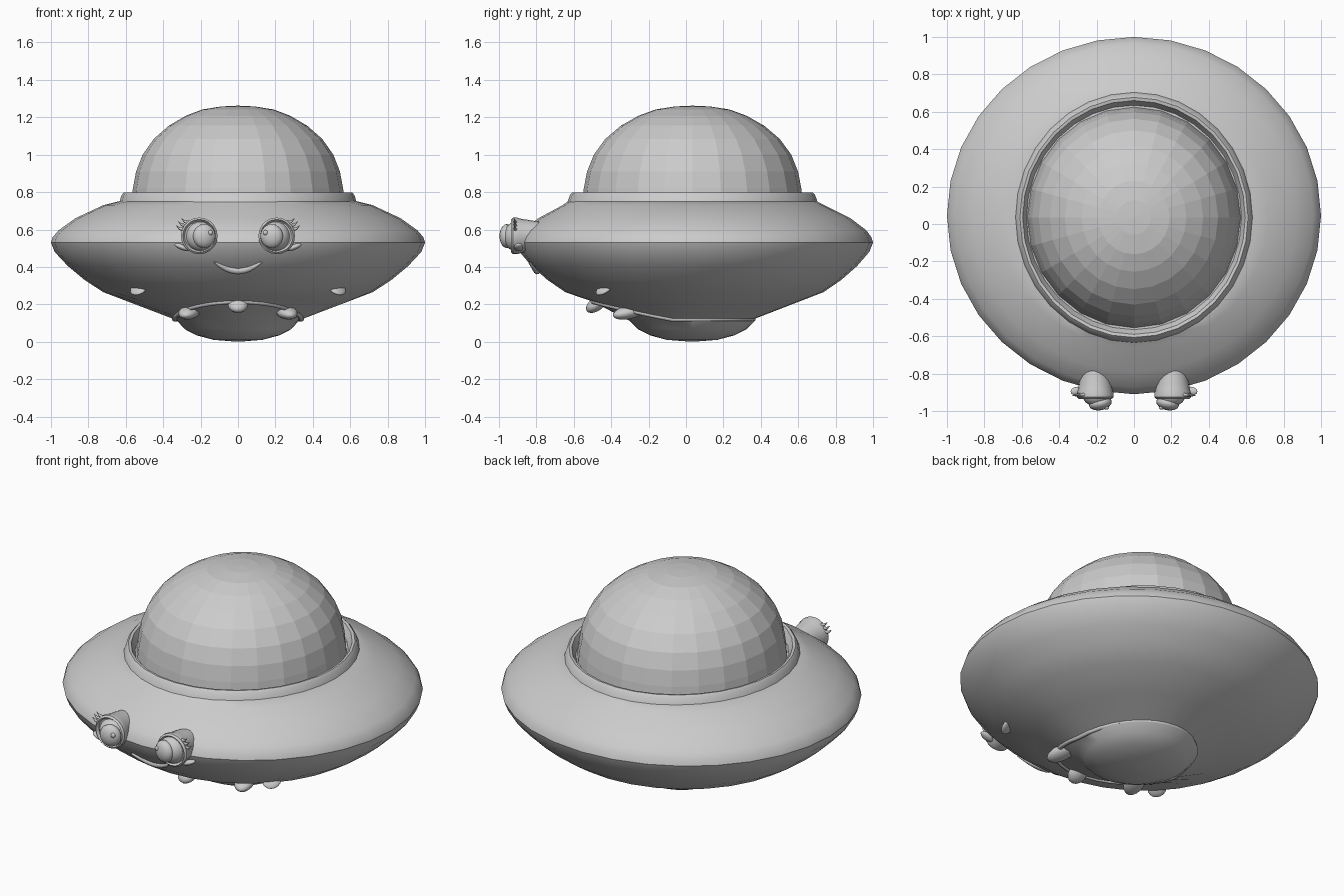
import bpy, bmesh
from math import sin, cos, pi, radians, sqrt
from mathutils import Vector

if "Cube" in bpy.data.objects:
    bpy.data.objects.remove(bpy.data.objects["Cube"])


def finish(obj, smooth):
    if smooth:
        bpy.ops.object.select_all(action='DESELECT')
        obj.select_set(True)
        bpy.context.view_layer.objects.active = obj
        bpy.ops.object.shade_smooth_by_angle(angle=radians(smooth))
    return obj


def ellipse(rx, ry, cy, z, n=32):
    return [Vector((rx * cos(2 * pi * i / n), cy + ry * sin(2 * pi * i / n), z)) for i in range(n)]


def loft(name, rings, smooth=0, cap_start=False, cap_end=False):
    """Skin a list of equal-length closed rings."""
    bm = bmesh.new()
    vs = [[bm.verts.new(p) for p in r] for r in rings]
    n = len(rings[0])
    for a, b in zip(vs, vs[1:]):
        for i in range(n):
            j = (i + 1) % n
            bm.faces.new((a[i], a[j], b[j], b[i]))
    if cap_start:
        bm.faces.new(vs[0])
    if cap_end:
        bm.faces.new(vs[-1])
    bmesh.ops.recalc_face_normals(bm, faces=bm.faces)
    me = bpy.data.meshes.new(name)
    bm.to_mesh(me)
    bm.free()
    obj = bpy.data.objects.new(name, me)
    bpy.context.collection.objects.link(obj)
    return finish(obj, smooth)


def ball(name, loc, scale, rot=(0, 0, 0), seg=16):
    bpy.ops.mesh.primitive_uv_sphere_add(segments=seg, ring_count=seg // 2 + 2, radius=1,
                                         location=loc, rotation=[radians(a) for a in rot])
    obj = bpy.context.object
    obj.name = name
    obj.scale = scale
    return finish(obj, 50)


def tube(name, pts, depth, radii=None, cyclic=False):
    cu = bpy.data.curves.new(name, 'CURVE')
    cu.dimensions = '3D'
    cu.bevel_depth = depth
    cu.bevel_resolution = 2
    sp = cu.splines.new('POLY')
    sp.points.add(len(pts) - 1)
    for i, p in enumerate(pts):
        sp.points[i].co = (*p, 1)
        sp.points[i].radius = radii[i] if radii else 1
    sp.use_cyclic_u = cyclic
    obj = bpy.data.objects.new(name, cu)
    bpy.context.collection.objects.link(obj)
    return obj


# Mouth opening: an oval under the hull that climbs toward the front
opening = []
for p in ellipse(0.34, 0.43, -0.07, 0):
    s = max(0, -(p.y + 0.07) / 0.43)
    opening.append(Vector((p.x, p.y, 0.12 + 0.095 * s ** 1.1)))

# Saucer hull, from the dome seat out to the rim and back to the opening
hull = [ellipse(*r) for r in [
    (0.55, 0.57, 0.035, 0.75), (0.64, 0.665, 0.035, 0.75), (0.72, 0.70, 0.04, 0.73),
    (0.87, 0.835, 0.045, 0.66), (0.96, 0.92, 0.045, 0.595), (0.99, 0.945, 0.045, 0.56),
    (1.0, 0.955, 0.045, 0.53), (0.98, 0.935, 0.045, 0.48), (0.91, 0.87, 0.045, 0.405),
    (0.82, 0.785, 0.045, 0.33), (0.72, 0.69, 0.045, 0.265)]]
hull.append([a.lerp(b, 0.5) for a, b in zip(hull[-1], opening)])
hull.append(opening)
loft("saucer_hull", hull, 25)

# Raised collar round the dome
loft("dome_collar", [ellipse(*r) for r in [
    (0.635, 0.67, 0.035, 0.745), (0.622, 0.655, 0.035, 0.785), (0.61, 0.642, 0.035, 0.798),
    (0.595, 0.625, 0.035, 0.795), (0.575, 0.60, 0.035, 0.75)]], 30)

# Faceted dome
loft("dome", [ellipse(r, r * 1.035, 0.035, z, 24) for r, z in [
    (0.57, 0.75), (0.562, 0.82), (0.545, 0.91), (0.51, 1.0), (0.45, 1.085),
    (0.37, 1.155), (0.28, 1.208), (0.19, 1.242), (0.09, 1.258), (0.004, 1.262)]], cap_end=True)

# Belly closing the opening, and the lip round it
loft("belly", [opening] + [ellipse(*r) for r in [
    (0.325, 0.335, 0.033, 0.112), (0.285, 0.29, 0.033, 0.067), (0.22, 0.225, 0.033, 0.034),
    (0.13, 0.135, 0.033, 0.01), (0.004, 0.004, 0.033, 0.0)]], 30, cap_end=True)
tube("mouth_lip", opening, 0.013, cyclic=True)

# Teeth
ball("front_tooth", (0, -0.48, 0.2), (0.055, 0.062, 0.036), (35, 0, 0))
for s, side in ((-1, "left"), (1, "right")):
    ball(side + "_tooth", (s * 0.26, -0.305, 0.158), (0.055, 0.092, 0.036), (12, 0, s * 18))

# Smile lying on the hull
smile, radii = [], []
for i in range(13):
    x = -0.125 + 0.25 * i / 12
    z = 0.38 + 0.045 * (x / 0.125) ** 2
    r = 0.91 + (z - 0.405) * 1.2
    smile.append((x, 0.045 - 0.955 * sqrt(r * r - x * x), z))
    radii.append(0.25 + 0.75 * (1 - (x / 0.125) ** 2))
tube("smile", smile, 0.02, radii)

for s, side in ((-1, "left"), (1, "right")):
    # Eye socket, turned so its axis points forward
    socket = loft(side + "_eye_socket", [ellipse(r, r, 0, d, 20) for r, d in [
        (0.075, 0.78), (0.085, 0.84), (0.092, 0.885), (0.098, 0.905), (0.098, 0.925),
        (0.088, 0.935), (0.078, 0.92)]], 35, cap_start=True, cap_end=True)
    socket.rotation_euler = (pi / 2, 0, 0)
    socket.location = (s * 0.207, 0, 0.566)

    # Eyeball, iris and highlight, looking inward
    ball(side + "_eyeball", (s * 0.2, -0.905, 0.563), (0.08, 0.072, 0.08))
    ball(side + "_iris", (s * 0.18, -0.958, 0.565), (0.062, 0.038, 0.064), (0, 0, s * -12))
    ball(side + "_highlight", (0.147 * s, -0.982, 0.583), (0.014, 0.011, 0.014), seg=10)

    # Lashes
    for k, ang in enumerate((22, 37, 52)):
        d = Vector((s * cos(radians(ang)), 0, sin(radians(ang))))
        root = Vector((s * 0.207, -0.912, 0.566)) + d * 0.09
        tip = root + Vector((s * 0.04, -0.005, 0.022))
        mid = root.lerp(tip, 0.55) - Vector((0, 0, 0.007))
        tube(f"{side}_lash_{k + 1}", [root, mid, tip], 0.01, (1, 0.7, 0.1))

    # Cheek and hull light
    ball(side + "_cheek", (s * 0.3, -0.895, 0.506), (0.042, 0.025, 0.015), (0, s * -22, 0))
    ball(side + "_hull_light", (s * 0.53, -0.435, 0.285), (0.05, 0.055, 0.018),
         (32, s * 28, 0))
